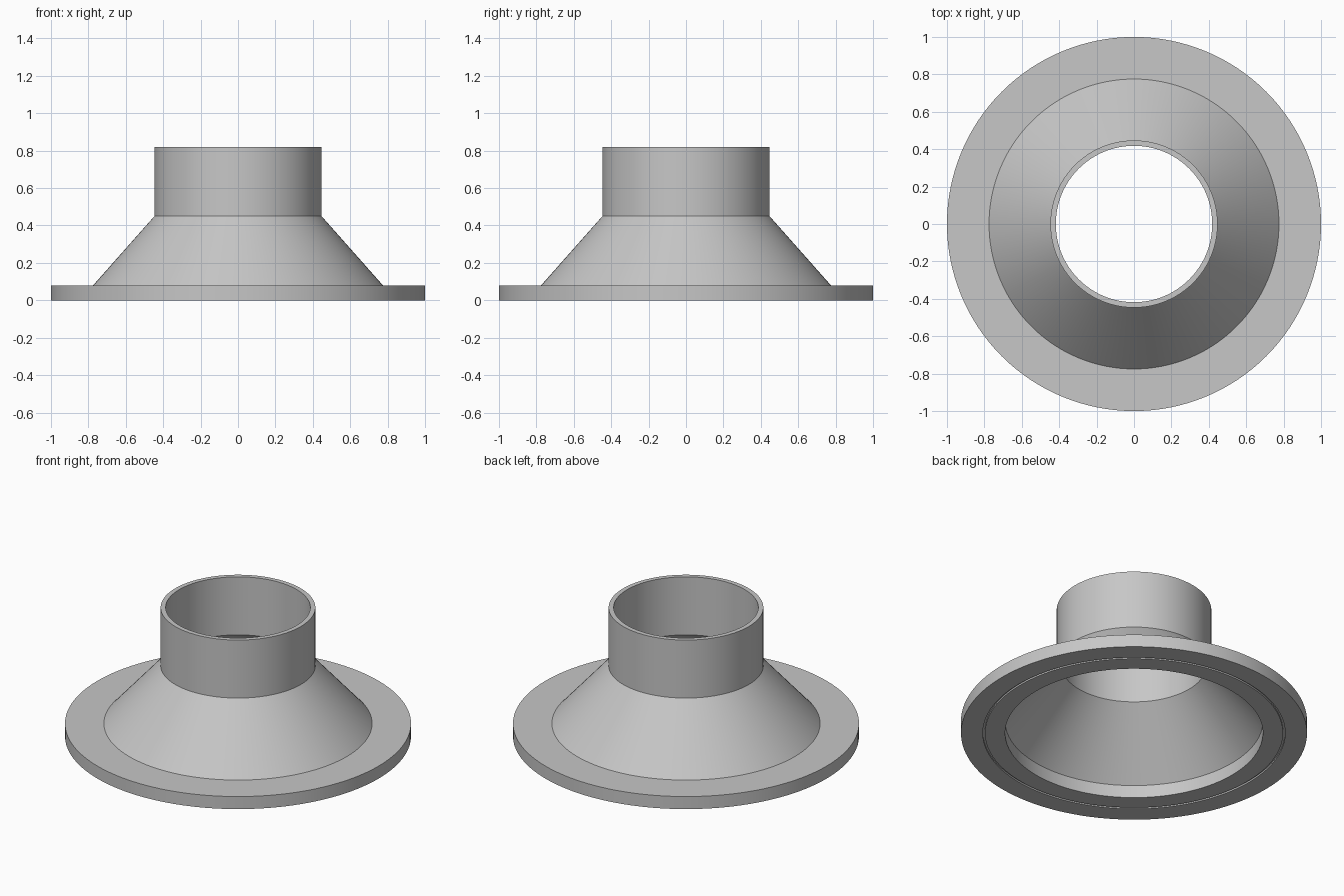
import bpy
import bmesh
import math

cube = bpy.data.objects.get("Cube")
if cube:
    bpy.data.objects.remove(cube, do_unlink=True)

SEGMENTS = 128

# Main sizes
FLANGE_R, FLANGE_H = 1.0, 0.08
CONE_R, CONE_TOP = 0.775, 0.45
NECK_R, NECK_TOP = 0.447, 0.82
BORE_R, MOUTH_R = 0.418, 0.745
GROOVE_IN, GROOVE_OUT, GROOVE_H = 0.861, 0.874, 0.01

steel = bpy.data.materials.new("grey_metal")
steel.use_nodes = True
colour = (0.57, 0.57, 0.57, 1)
steel.diffuse_color = colour
steel.node_tree.nodes["Principled BSDF"].inputs["Base Color"].default_value = colour


def lathe(name, profile, material):
    """Turn a closed (radius, height) profile around the z axis."""
    bm = bmesh.new()
    verts = [bm.verts.new((r, 0, z)) for r, z in profile]
    edges = [bm.edges.new((v, verts[i - 1])) for i, v in enumerate(verts)]
    bmesh.ops.spin(bm, geom=verts + edges, cent=(0, 0, 0), axis=(0, 0, 1),
                   angle=math.tau, steps=SEGMENTS, use_merge=True)
    bmesh.ops.remove_doubles(bm, verts=bm.verts, dist=0.0001)
    bmesh.ops.recalc_face_normals(bm, faces=bm.faces)
    mesh = bpy.data.meshes.new(name)
    bm.to_mesh(mesh)
    bm.free()
    mesh.materials.append(material)
    obj = bpy.data.objects.new(name, mesh)
    bpy.context.collection.objects.link(obj)
    bpy.ops.object.select_all(action="DESELECT")
    obj.select_set(True)
    bpy.context.view_layer.objects.active = obj
    bpy.ops.object.shade_smooth_by_angle(angle=math.radians(25))
    return obj


# Outside: flange, cone and neck
outside = [(FLANGE_R, 0), (FLANGE_R, FLANGE_H), (CONE_R, FLANGE_H),
           (NECK_R, CONE_TOP), (NECK_R, NECK_TOP)]
# Inside: straight bore, flared cone and mouth
inside = [(BORE_R, NECK_TOP), (BORE_R, CONE_TOP), (MOUTH_R, FLANGE_H), (MOUTH_R, 0)]
# Thin seal groove in the underside
groove = [(GROOVE_IN, 0), (GROOVE_IN, GROOVE_H), (GROOVE_OUT, GROOVE_H), (GROOVE_OUT, 0)]

lathe("flanged_cone_reducer", outside + inside + groove, steel)
